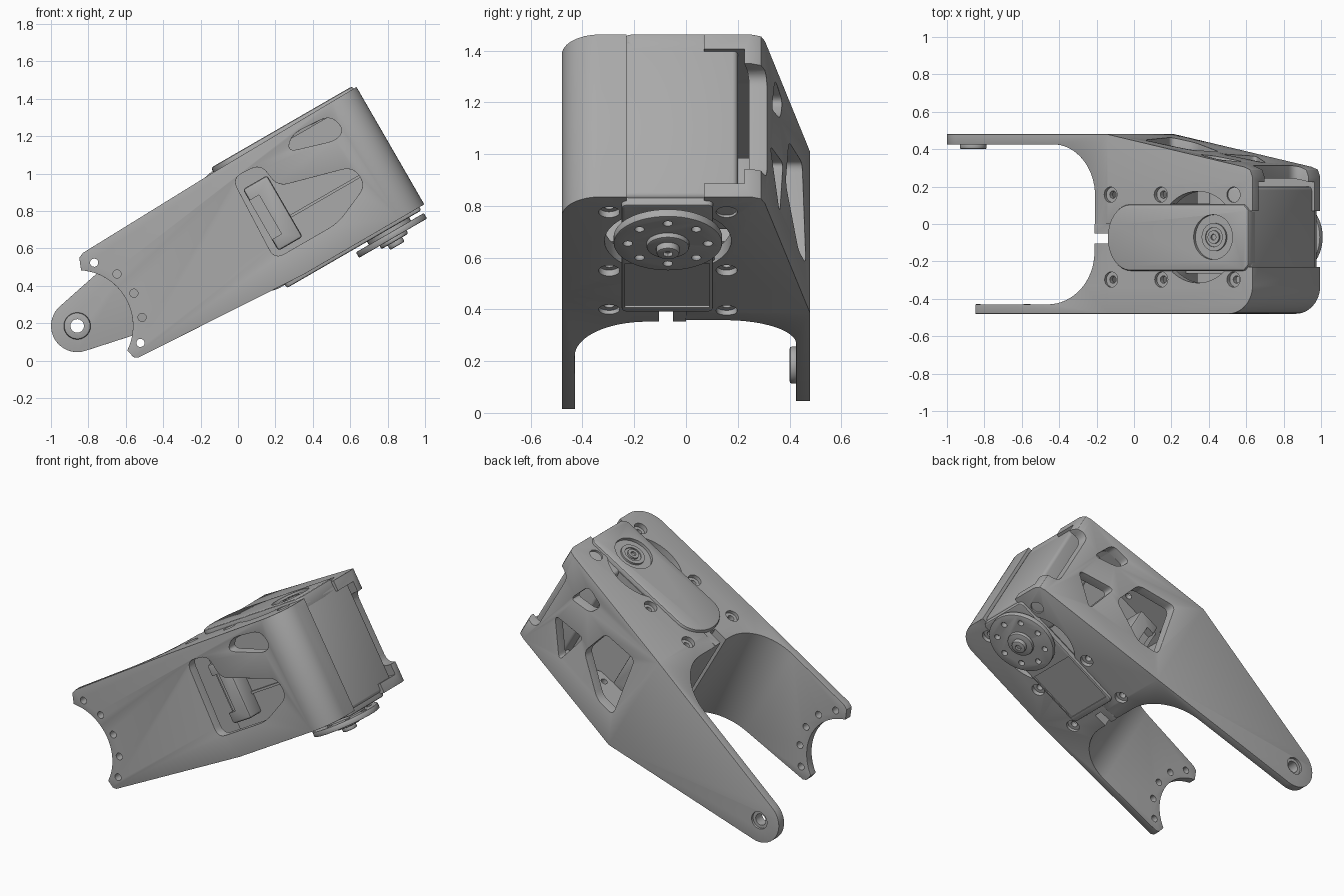
import bpy, bmesh
from math import sin, cos, pi, radians
from mathutils import Matrix, Vector

if "Cube" in bpy.data.objects:
    bpy.data.objects.remove(bpy.data.objects["Cube"])

grey = bpy.data.materials.new("grey_plastic")
grey.use_nodes = True
grey.diffuse_color = (0.4, 0.4, 0.4, 1)
grey.node_tree.nodes["Principled BSDF"].inputs["Base Color"].default_value = (0.4, 0.4, 0.4, 1)

# Local frame: u along the limb, y across, w upward; tilted at the end
AXIS_Y = -0.07
AXIS_U = 1.045
PIVOT = (-0.652, 0.59)
parts = []


def arc(cu, cv, ru, rv, a0, a1, n=12):
    return [(cu + ru * cos(radians(a0 + (a1 - a0) * i / n)),
             cv + rv * sin(radians(a0 + (a1 - a0) * i / n))) for i in range(n + 1)]


def circle(cu, cv, r, n=32):
    return arc(cu, cv, r, r, 0, 360, n)[:-1]


def box(u0, u1, v0, v1):
    return [(u0, v0), (u1, v0), (u1, v1), (u0, v1)]


def rounded(pts, r, n=6):
    # Replace each corner by a short curve
    out = []
    for i, p in enumerate(pts):
        p, a, b = Vector(p), Vector(pts[i - 1]), Vector(pts[(i + 1) % len(pts)])
        s = p + (a - p).normalized() * min(r, (a - p).length * 0.48)
        e = p + (b - p).normalized() * min(r, (b - p).length * 0.48)
        for k in range(n + 1):
            t = k / n
            out.append(tuple(s * (1 - t) ** 2 + p * 2 * t * (1 - t) + e * t * t))
    return out


def prism(name, pts, axis, lo, hi, keep=True):
    # Extrude a flat outline along y or w
    bm = bmesh.new()
    put = (lambda p, h: (p[0], h, p[1])) if axis == "y" else (lambda p, h: (p[0], p[1], h))
    low = [bm.verts.new(put(p, lo)) for p in pts]
    top = [bm.verts.new(put(p, hi)) for p in pts]
    bm.faces.new(low)
    bm.faces.new(top)
    for i in range(len(pts)):
        j = (i + 1) % len(pts)
        bm.faces.new((low[i], low[j], top[j], top[i]))
    bmesh.ops.recalc_face_normals(bm, faces=bm.faces)
    me = bpy.data.meshes.new(name)
    bm.to_mesh(me)
    bm.free()
    ob = bpy.data.objects.new(name, me)
    bpy.context.scene.collection.objects.link(ob)
    me.materials.append(grey)
    if keep:
        parts.append(ob)
    return ob


def bake(ob):
    bpy.context.view_layer.update()
    me = bpy.data.meshes.new_from_object(ob.evaluated_get(bpy.context.evaluated_depsgraph_get()))
    ob.modifiers.clear()
    ob.data = me


def combine(ob, other, op="DIFFERENCE"):
    m = ob.modifiers.new("combine", "BOOLEAN")
    m.operation, m.solver, m.object = op, "EXACT", other
    bake(ob)
    bpy.data.objects.remove(other)


def cut(ob, pts, axis, lo, hi):
    combine(ob, prism("cutter", pts, axis, lo, hi, False))


def bevel(ob, width, segments=3):
    m = ob.modifiers.new("bevel", "BEVEL")
    m.width, m.segments, m.limit_method, m.angle_limit = width, segments, "ANGLE", radians(40)
    bake(ob)


# Side outlines: scalloped front fork plate and tapering back lug
pu, pw = PIVOT
front_outline = ([(1.28, 0.225), (1.28, 0.95), (0.38, 0.937), (-0.43, 0.913), (-0.46, 0.90)]
                 + arc(pu, pw, 0.298, 0.298, 56, -56, 24)
                 + [(-0.475, 0.295), (-0.455, 0.28), (0.53, 0.223)])
back_outline = ([(1.28, 0.225), (1.28, 0.95), (0.38, 0.945)]
                + arc(pu, pw, 0.14, 0.14, 102, 258, 20) + [(0.38, 0.225)])

# Plan outline: a U-shaped fork with a slanted back wall
plan = ([(-1, 0.48), (0.38, 0.48), (1.23, 0.305), (1.265, 0.29), (1.28, 0.25)]
        + arc(1.13, -0.33, 0.15, 0.15, 0, -90)
        + [(-1, -0.48), (-1, -0.428)]
        + arc(0, -0.15, 0.295, 0.28, -90, 0, 16)
        + arc(0, 0.15, 0.295, 0.276, 0, 90, 16) + [(-1, 0.426)])

shell = prism("limb_shell", front_outline, "y", -0.7, 0)
combine(shell, prism("back_half", back_outline, "y", 0, 0.7, False), "UNION")
combine(shell, prism("plan_shape", plan, "w", 0, 1.2, False), "INTERSECT")

# Windows in both walls and the gap between the end tabs
upper_front = [(0.785, 0.835), (0.856, 0.905), (1.08, 0.89), (1.11, 0.794), (1.05, 0.755)]
lower_front = [(0.46, 0.86), (0.63, 0.85), (0.648, 0.70), (1.05, 0.59), (1.06, 0.47),
               (0.83, 0.37), (0.44, 0.37)]
back_windows = [[(1.1, 0.72), (1.04, 0.89), (0.90, 0.87), (0.94, 0.77)],
                [(1.13, 0.54), (0.95, 0.34), (0.89, 0.60)],
                [(0.84, 0.54), (0.78, 0.76), (0.53, 0.81), (0.46, 0.40), (0.6, 0.38)]]
for pts in (upper_front, lower_front):
    cut(shell, rounded(pts, 0.06), "y", -0.7, -0.35)
for pts in back_windows:
    cut(shell, rounded(pts, 0.04), "y", 0.14, 0.7)
cut(shell, rounded(box(1.19, 1.5, 0.35, 0.82), 0.06), "y", 0.05, 0.6)
bevel(shell, 0.022)

# Hollow inside, open end, slit and servo openings
cavity = [(0.37, -0.42), (1.2, -0.42), (1.2, -0.23), (1.4, -0.23), (1.4, 0.2), (0.38, 0.415), (0.37, 0.415)]
cut(shell, cavity, "w", 0.285, 0.885)
cut(shell, box(1.2, 1.4, -0.23, 0.07), "w", 0, 1.2)
cut(shell, box(0.2, 0.385, -0.105, -0.05), "w", 0, 1.2)
cut(shell, circle(0.94, AXIS_Y, 0.245, 48), "w", 0, 1.2)

# Countersunk screw holes on top and bottom
for u in (0.40, 0.712, 1.162):
    for y in (-0.297, 0.157):
        cut(shell, circle(u, y, 0.02, 16), "w", 0, 1.2)
        cut(shell, circle(u, y, 0.041, 20), "w", 0, 0.25)
        cut(shell, circle(u, y, 0.041, 20), "w", 0.918, 1.2)

# Ring of small holes in the fork plate
for a in (-45, -22.5, 0, 22.5, 45):
    cut(shell, circle(pu + 0.35 * cos(radians(a)), pw + 0.35 * sin(radians(a)), 0.022, 16), "y", -0.7, -0.3)

# Pivot boss on the lug
cut(shell, circle(pu, pw, 0.036), "y", 0.3, 0.7)
cut(shell, circle(pu, pw, 0.055), "y", 0.465, 0.7)
boss = prism("pivot_boss", circle(pu, pw, 0.072), "y", 0.40, 0.435)
bevel(boss, 0.01, 2)
cut(boss, circle(pu, pw, 0.036), "y", 0.3, 0.6)

# Servo: body, top and bottom covers, end panel
body = prism("servo_body", box(0.42, 1.25, -0.25, 0.11), "w", 0.235, 0.935)
panel = prism("servo_end_panel", box(1.0, 1.262, -0.24, 0.2), "w", 0.235, 0.937)
bevel(panel, 0.02)
cover_shape = (rounded(box(0.39, 1.262, -0.25, 0.105), 0.05))
cover_shape = ([(1.262, -0.22), (1.262, 0.075), (1.235, 0.105)]
               + arc(0.53, -0.0725, 0.14, 0.1775, 90, 270, 16) + [(1.235, -0.25)])
top_cover = prism("servo_top_cover", cover_shape, "w", 0.88, 0.965)
bevel(top_cover, 0.012, 2)
cut(top_cover, circle(AXIS_U, AXIS_Y, 0.12, 40), "w", 0.945, 1.2)
bottom_cover = prism("servo_bottom_cover", rounded(box(0.42, 1.25, -0.25, 0.105), 0.03), "w", 0.205, 0.29)
bevel(bottom_cover, 0.01, 2)
cut(bottom_cover, box(0.46, 0.80, -0.235, 0.09), "w", 0.1, 0.213)

# Idler disc on top
idler = prism("idler_disc", circle(AXIS_U, AXIS_Y, 0.075), "w", 0.93, 0.957)
cut(idler, circle(AXIS_U, AXIS_Y, 0.052), "w", 0.95, 1.1)
hub = prism("idler_hub", circle(AXIS_U, AXIS_Y, 0.035), "w", 0.93, 0.962)
cut(hub, circle(AXIS_U, AXIS_Y, 0.016, 16), "w", 0.94, 1.1)

# Drive horn underneath
prism("horn_collar", circle(AXIS_U, AXIS_Y, 0.13), "w", 0.18, 0.25)
horn = prism("drive_horn", circle(AXIS_U, AXIS_Y, 0.21, 48), "w", 0.152, 0.186)
bevel(horn, 0.005, 2)
for i in range(8):
    a = i * pi / 4
    cut(horn, circle(AXIS_U + 0.155 * cos(a), AXIS_Y + 0.155 * sin(a), 0.019, 14), "w", 0.1, 0.2)
horn_hub = prism("horn_hub", circle(AXIS_U, AXIS_Y, 0.083), "w", 0.132, 0.16)
bevel(horn_hub, 0.008, 2)
screw = prism("horn_screw", circle(AXIS_U, AXIS_Y, 0.045, 24), "w", 0.105, 0.14)
bevel(screw, 0.008, 2)
cut(screw, circle(AXIS_U, AXIS_Y, 0.02, 6), "w", 0, 0.12)

# Cable sockets behind the side windows
for name, y0, y1 in (("front_socket", -0.36, -0.24), ("back_socket", 0.1, 0.26)):
    socket = prism(name, box(0.48, 0.63, 0.40, 0.78), "y", y0, y1)
    bevel(socket, 0.015, 2)
    step = y0 if y0 < 0 else y1
    cut(socket, box(0.45, 0.54, 0.47, 0.71), "y", step - 0.05, step + 0.05)
prism("servo_rib", box(0.63, 1.18, 0.52, 0.535), "y", -0.265, -0.24)

# Tilt everything into place and shade
tilt = Matrix.Rotation(radians(-30), 4, "Y")
bpy.ops.object.select_all(action="DESELECT")
for ob in parts:
    ob.data.transform(tilt)
    ob.select_set(True)
bpy.context.view_layer.objects.active = shell
bpy.ops.object.shade_smooth_by_angle(angle=radians(35))
